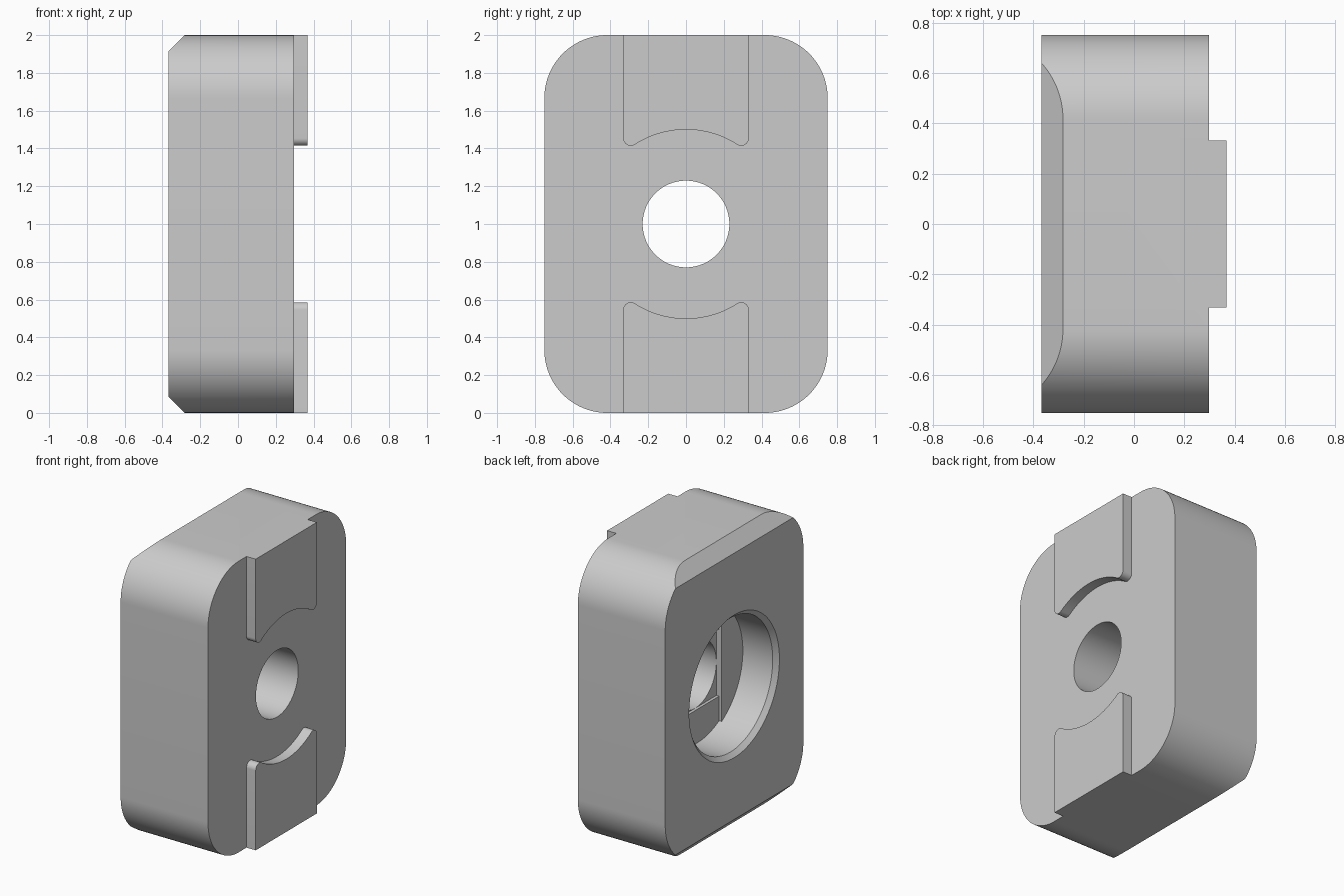
import bpy, bmesh
from math import sin, cos, pi, sqrt, radians, atan2

if "Cube" in bpy.data.objects:
    bpy.data.objects.remove(bpy.data.objects["Cube"], do_unlink=True)

BACK, FACE, TAB = -0.367, 0.297, 0.367   # x levels
HOLE = 0.23                               # through hole radius
BORE, FLOOR = 0.46, -0.11                 # round pocket and its floor
STEP = 0.02                               # depth of each bridging step

grey = bpy.data.materials.new("plain grey")
grey.use_nodes = True
grey.diffuse_color = (0.6, 0.6, 0.6, 1)
grey.node_tree.nodes["Principled BSDF"].inputs["Base Color"].default_value = (0.6, 0.6, 0.6, 1)


def arc(cy, cz, r, a0, a1, n):
    return [(cy + r * cos(a0 + (a1 - a0) * i / n), cz + r * sin(a0 + (a1 - a0) * i / n))
            for i in range(n + 1)]


def circle(r, n=96):
    return arc(0, 1, r, 0, 2 * pi, n)[:-1]


def loft(name, sections):
    """Solid through matching (y, z) outlines placed at rising x."""
    bm = bmesh.new()
    rings = [[bm.verts.new((x, y, z)) for y, z in pts] for x, pts in sections]
    n = len(rings[0])
    for a, b in zip(rings, rings[1:]):
        for i in range(n):
            j = (i + 1) % n
            bm.faces.new((a[i], a[j], b[j], b[i]))
    bm.faces.new(rings[0][::-1])
    bm.faces.new(rings[-1])
    bmesh.ops.recalc_face_normals(bm, faces=bm.faces)
    mesh = bpy.data.meshes.new(name)
    bm.to_mesh(mesh)
    bm.free()
    mesh.materials.append(grey)
    ob = bpy.data.objects.new(name, mesh)
    bpy.context.collection.objects.link(ob)
    return ob


def combine(target, other, operation):
    mod = target.modifiers.new(operation, "BOOLEAN")
    mod.operation, mod.object, mod.solver = operation, other, "EXACT"
    bpy.context.view_layer.objects.active = target
    bpy.ops.object.modifier_apply(modifier=mod.name)
    bpy.data.objects.remove(other, do_unlink=True)


# Rounded block
r = 1 / 3
outline = []
for k, (sy, sz) in enumerate([(1, 1), (-1, 1), (-1, -1), (1, -1)]):
    outline += arc(sy * (0.75 - r), 1 + sz * (1 - r), r, k * pi / 2, (k + 1) * pi / 2, 24)
block = loft("slotted_block", [(BACK, outline), (FACE, outline)])

# Bevels along the top and bottom back edges
bm = bmesh.new()
bm.from_mesh(block.data)
for side in (1, -1):
    cut = bmesh.ops.bisect_plane(
        bm, geom=bm.verts[:] + bm.edges[:] + bm.faces[:], dist=1e-5,
        plane_co=(BACK, 0, 1 + side * 0.915), plane_no=(-1, 0, side), clear_outer=True)
    rim = [e for e in cut["geom_cut"] if isinstance(e, bmesh.types.BMEdge)]
    bmesh.ops.edgeloop_fill(bm, edges=rim)
bmesh.ops.recalc_face_normals(bm, faces=bm.faces)
bm.to_mesh(block.data)
bm.free()

# Guide tabs with a concave inner end and rounded tips
half, tip, sweep = 0.332, 0.04, 0.5
cy = half - tip
cz = sqrt((sweep + tip) ** 2 - cy ** 2)
ang = atan2(cz, cy)
tab_outline = [(half, 2)] + arc(cy, 1 + cz, tip, 0, ang - pi, 12)
tab_outline += arc(0, 1, sweep, ang, pi - ang, 32)[1:-1]
tab_outline += arc(-cy, 1 + cz, tip, -ang, -pi, 12) + [(-half, 2)]
for side in (1, -1):
    pts = [(y, 1 + side * (z - 1)) for y, z in tab_outline]
    combine(block, loft("guide_tab", [(FACE - 0.05, pts), (TAB, pts)]), "UNION")

# Round pocket from the back, with a chamfered mouth
mouth = [(BACK - 0.03, circle(BORE + 0.06)), (BACK + 0.03, circle(BORE)), (FLOOR, circle(BORE))]
combine(block, loft("pocket_cutter", mouth), "DIFFERENCE")

# Slot across the pocket floor, then a square step, then the through hole
a = atan2(sqrt(BORE ** 2 - HOLE ** 2), HOLE)
slot = arc(0, 1, BORE, a, pi - a, 16) + arc(0, 1, BORE, pi + a, 2 * pi - a, 16)
square = [(HOLE, 1 + HOLE), (-HOLE, 1 + HOLE), (-HOLE, 1 - HOLE), (HOLE, 1 - HOLE)]
for name, pts, start, end in (
        ("slot_cutter", slot, FLOOR - 0.01, FLOOR + STEP),
        ("square_cutter", square, FLOOR - 0.01, FLOOR + 2 * STEP),
        ("hole_cutter", circle(HOLE - 0.0005), FLOOR - 0.02, TAB + 0.1)):
    combine(block, loft(name, [(start, pts), (end, pts)]), "DIFFERENCE")

# Smooth rounds, crisp edges
bpy.ops.object.select_all(action="DESELECT")
block.select_set(True)
bpy.context.view_layer.objects.active = block
bpy.ops.object.shade_smooth_by_angle(angle=radians(25))
